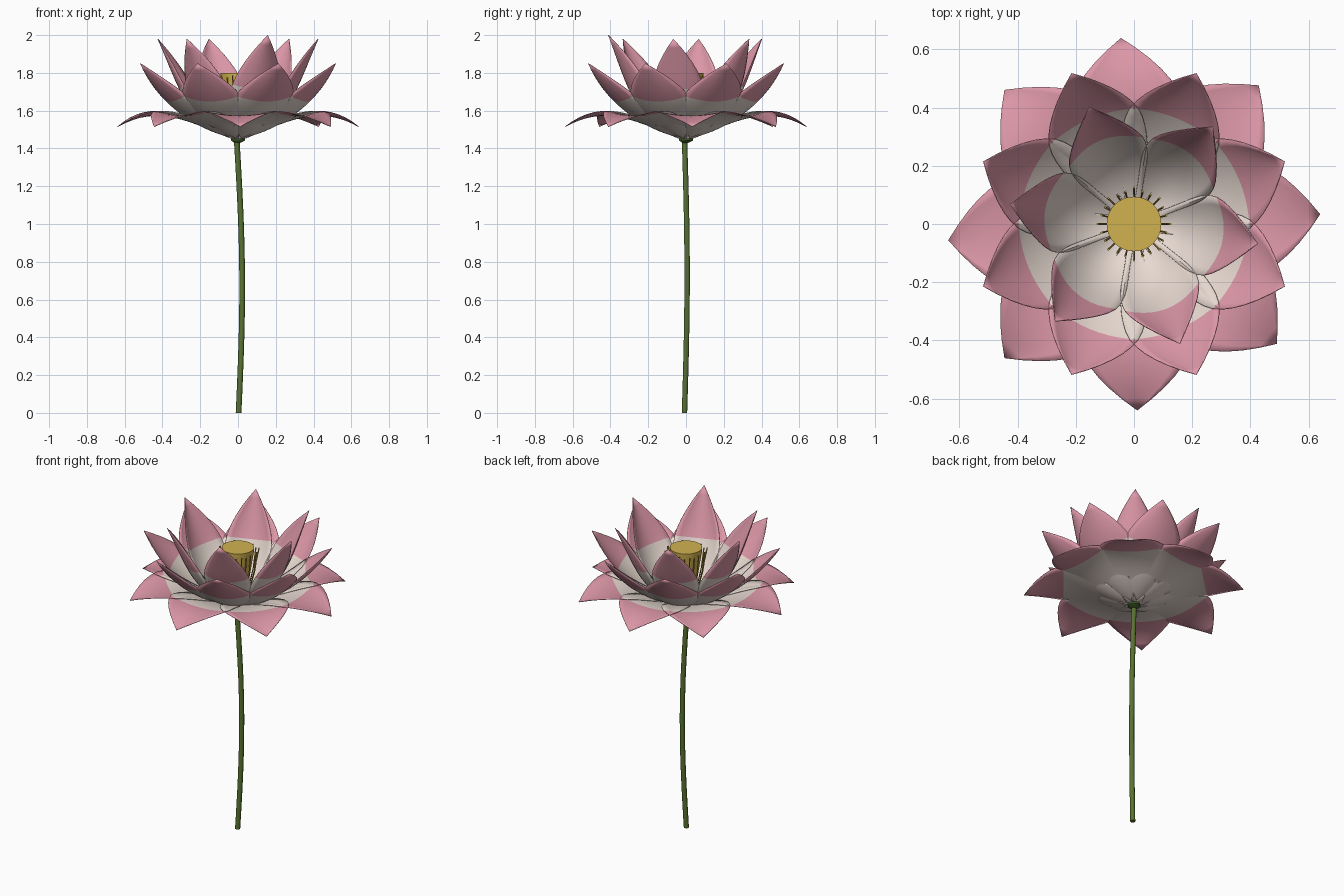
import bpy, bmesh, math
from mathutils import Vector, Matrix

if "Cube" in bpy.data.objects:
    bpy.data.objects.remove(bpy.data.objects["Cube"])


def material(name, rgb):
    m = bpy.data.materials.new(name)
    m.diffuse_color = (*rgb, 1)
    m.use_nodes = True
    m.node_tree.nodes["Principled BSDF"].inputs["Base Color"].default_value = m.diffuse_color
    return m


PINK = material("petal_pink", (0.72, 0.31, 0.39))
CREAM = material("petal_cream", (0.82, 0.71, 0.65))
GOLD = material("pod_gold", (0.64, 0.45, 0.08))
GREEN = material("stem_green", (0.10, 0.17, 0.03))
DARK = material("calyx_green", (0.06, 0.12, 0.025))


def finish(bm, name, mats, angle=50):
    me = bpy.data.meshes.new(name)
    bm.to_mesh(me)
    bm.free()
    for m in mats:
        me.materials.append(m)
    ob = bpy.data.objects.new(name, me)
    bpy.context.collection.objects.link(ob)
    bpy.ops.object.select_all(action='DESELECT')
    ob.select_set(True)
    bpy.context.view_layer.objects.active = ob
    bpy.ops.object.shade_smooth_by_angle(angle=math.radians(angle))
    return ob


def bezier(p, t):
    s = 1 - t
    return p[0]*s**3 + p[1]*3*s*s*t + p[2]*3*s*t*t + p[3]*t**3


def half_width(t):
    # narrow base, widest past the middle, pointed tip
    if t < 0.58:
        return 0.2 + 0.8 * math.sin(math.pi / 2 * t / 0.58)
    return 1 - ((t - 0.58) / 0.42) ** 1.8


def petal(name, profile, angle, width, cup, rows=16, cols=10):
    p = [Vector((r, 0, z)) for r, z in profile]
    turn = Matrix.Rotation(math.radians(angle), 3, 'Z')
    bm = bmesh.new()
    grid = []
    for i in range(rows + 1):
        t = i / rows
        c = bezier(p, t)
        d = (bezier(p, t + 0.01) - bezier(p, t - 0.01)).normalized()
        n = Vector((-d.z, 0, d.x))
        w = half_width(t)
        if i == rows:
            grid.append([bm.verts.new(turn @ c)] * (cols + 1))
            continue
        row = []
        for j in range(cols + 1):
            u = 2 * j / cols - 1
            q = c + Vector((0, u * w * width, 0)) + n * cup * w * u * u
            row.append(bm.verts.new(turn @ q))
        grid.append(row)
    for i in range(rows):
        for j in range(cols):
            a, b = grid[i], grid[i + 1]
            vs = [a[j], b[j], b[j + 1], a[j + 1]]
            if i == rows - 1:
                vs = [a[j], b[j], a[j + 1]]
            f = bm.faces.new(vs)
            f.material_index = 1 if i >= 0.625 * rows else 0   # pink tip
    ob = finish(bm, name, [CREAM, PINK])
    mod = ob.modifiers.new("thickness", 'SOLIDIFY')
    mod.thickness = 0.003
    mod.offset = 0


# Petal rings: profile (radius, height), angles, half width, cup depth
rings = {
    "outer_petal": ([(0.02, 1.45), (0.26, 1.54), (0.42, 1.64), (0.64, 1.515)],
                    [3, 48, 94, 134, 185, 226, 271, 320], 0.20, 0.025),
    "middle_petal": ([(0.02, 1.455), (0.25, 1.50), (0.43, 1.65), (0.56, 1.85)],
                     [22.5 + 45 * k for k in range(8)], 0.168, 0.045),
    "inner_petal": ([(0.02, 1.46), (0.26, 1.50), (0.31, 1.72), (0.43, 1.98)],
                    [-9 + 60 * k for k in range(6)], 0.138, 0.05),
}
for name, (profile, angles, width, cup) in rings.items():
    for k, a in enumerate(angles):
        pts = list(profile)
        if name == "inner_petal" and k == 5:
            pts[3] = (0.44, 2.0)      # tallest petal
        petal(f"{name}_{k + 1}", pts, a, width, cup)


def tube(name, rings, mat, sides, angle=50):
    """Skin circles given as (x, y, z, radius)."""
    bm = bmesh.new()
    loops = []
    for x, y, z, r in rings:
        loops.append([bm.verts.new((x + r * math.cos(math.tau * k / sides),
                                    y + r * math.sin(math.tau * k / sides), z))
                      for k in range(sides)])
    for a, b in zip(loops, loops[1:]):
        for k in range(sides):
            n = (k + 1) % sides
            bm.faces.new([a[k], a[n], b[n], b[k]])
    bm.faces.new(loops[0][::-1])
    bm.faces.new(loops[-1])
    return finish(bm, name, [mat], angle)


# Gently bowed stem
stem = []
for i in range(13):
    t = i / 12
    bow = math.sin(math.pi * t)
    stem.append((0.003 - 0.01 * t + 0.024 * bow, -0.008 + 0.014 * bow, 1.45 * t, 0.015))
tube("stem", stem, GREEN, 10)

# Calyx under the petals
tube("calyx", [(-0.003, -0.004, 1.43, 0.016), (0, 0, 1.442, 0.036),
               (0, 0, 1.455, 0.038), (0, 0, 1.465, 0.025)], DARK, 12)

# Seed pod
tube("seed_pod", [(0, 0, 1.47, 0.035), (0, 0, 1.56, 0.06), (0, 0, 1.68, 0.078),
                  (0, 0, 1.77, 0.092), (0, 0, 1.80, 0.094)], GOLD, 32)

# Stamens around the pod
for k in range(24):
    a = math.tau * k / 24
    c, s = math.cos(a), math.sin(a)
    top = 0.115 + 0.010 * (k % 3 == 0)
    tube(f"stamen_{k + 1}", [(0.06 * c, 0.06 * s, 1.50, 0.003),
                             (0.098 * c, 0.098 * s, 1.65, 0.003),
                             (top * c, top * s, 1.775 + 0.012 * (k % 2), 0.004)],
         GOLD, 5)
